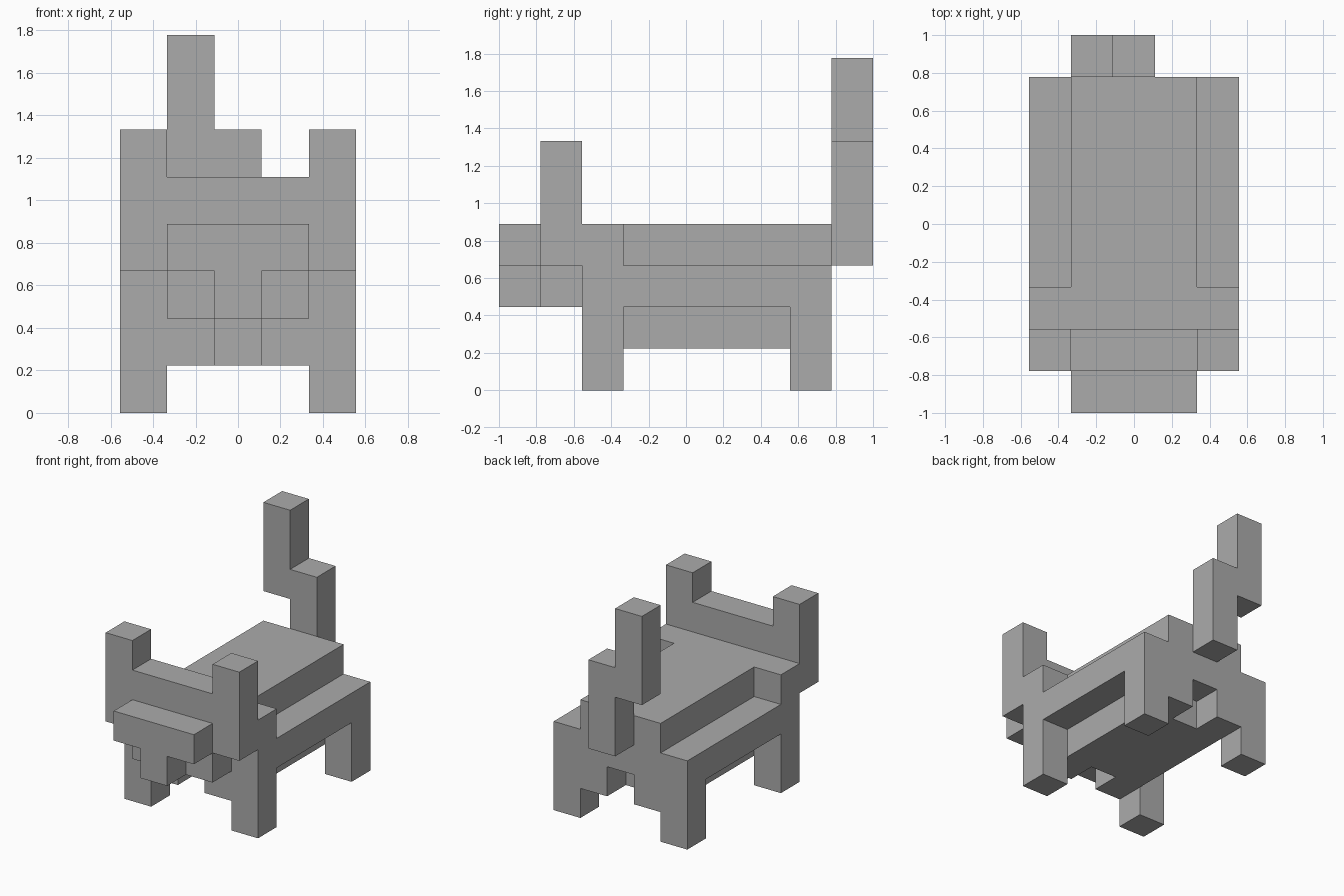
import bpy
import bmesh

if "Cube" in bpy.data.objects:
    bpy.data.objects.remove(bpy.data.objects["Cube"], do_unlink=True)

U = 2 / 9  # one block; the animal is 9 blocks long

grey = bpy.data.materials.new("plain grey")
grey.use_nodes = True
colour = (0.41, 0.41, 0.41, 1)
grey.diffuse_color = colour
grey.node_tree.nodes["Principled BSDF"].inputs["Base Color"].default_value = colour


def slab(name, profile, y0, y1):
    """Extrude an (x, z) block profile from block row y0 to y1."""
    bm = bmesh.new()
    face = bm.faces.new([bm.verts.new((x * U, y0 * U - 1, z * U)) for x, z in profile])
    ext = bmesh.ops.extrude_face_region(bm, geom=[face], use_keep_orig=True)
    moved = [g for g in ext["geom"] if isinstance(g, bmesh.types.BMVert)]
    bmesh.ops.translate(bm, verts=moved, vec=(0, (y1 - y0) * U, 0))
    bmesh.ops.recalc_face_normals(bm, faces=bm.faces)
    mesh = bpy.data.meshes.new(name)
    bm.to_mesh(mesh)
    bm.free()
    mesh.materials.append(grey)
    obj = bpy.data.objects.new(name, mesh)
    bpy.context.collection.objects.link(obj)
    return obj


def mirrored(half):
    """Complete a left-half profile, listed bottom to top, with its right half."""
    return half + [(-x, z) for x, z in reversed(half)]


# Muzzle: wide bar with a narrow chin
slab("muzzle", mirrored([(.5, 2), (.5, 3), (1.5, 3), (1.5, 4)]), 0, 1)

# Head with its two upright ears
slab("head_and_ears", mirrored([(1.5, 2), (1.5, 3), (2.5, 3), (2.5, 6),
                                (1.5, 6), (1.5, 5)]), 1, 2)

# Leg pair outline with the notch between the thighs
legs = [(.5, 2), (.5, 1), (1.5, 1), (1.5, 0), (2.5, 0)]
# Stepped upper flank and back
back = [(2.5, 3), (1.5, 3), (1.5, 4)]

slab("shoulders_and_front_legs", mirrored(legs + [(2.5, 4)]), 2, 3)
slab("trunk", mirrored([(1.5, 1), (1.5, 2), (2.5, 2)] + back), 3, 7)
slab("hips_and_back_legs", mirrored(legs + back), 7, 8)

# Upright tail stepping over to the right
slab("tail", [(-.5, 3), (.5, 3), (.5, 6), (-.5, 6), (-.5, 8),
              (-1.5, 8), (-1.5, 5), (-.5, 5)], 8, 9)
